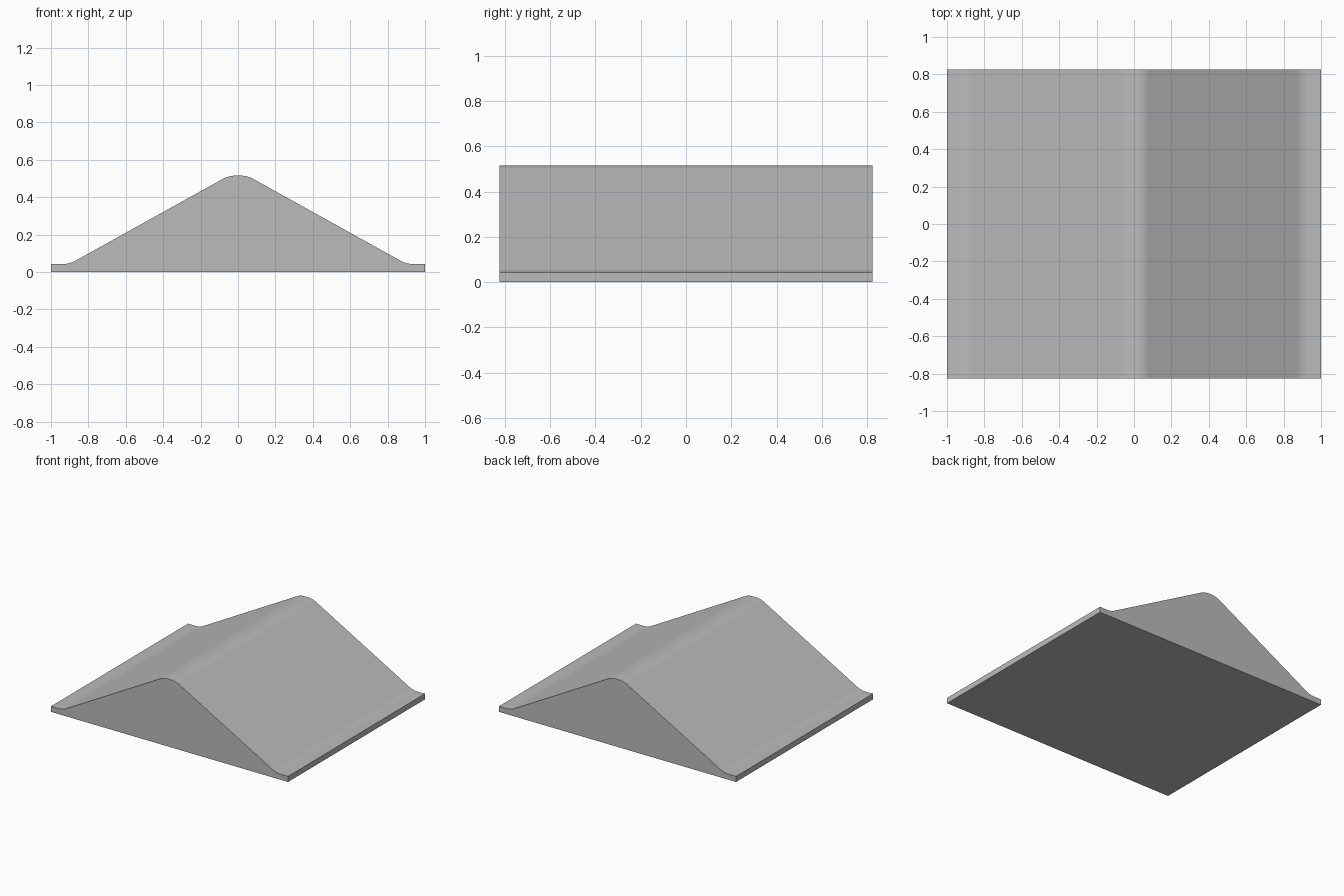
import bpy
import bmesh
from math import radians

cube = bpy.data.objects.get("Cube")
if cube:
    bpy.data.objects.remove(cube)

HALF_DEPTH = 0.825

# Single grey material
grey = bpy.data.materials.new("plain_grey")
grey.use_nodes = True
colour = (0.5, 0.5, 0.5, 1)
grey.diffuse_color = colour
grey.node_tree.nodes["Principled BSDF"].inputs["Base Color"].default_value = colour

# Half cross-section of the ridge, mirrored to the other side
half = [(1, 0), (1, 0.043), (0.9, 0.043), (0.05, 0.515)]
profile = half + [(-x, z) for x, z in reversed(half)]

# Extrude the cross-section from front to back
bm = bmesh.new()
front = bm.faces.new([bm.verts.new((x, -HALF_DEPTH, z)) for x, z in profile])
result = bmesh.ops.extrude_face_region(bm, geom=[front], use_keep_orig=True)
back_verts = [v for v in result["geom"] if isinstance(v, bmesh.types.BMVert)]
bmesh.ops.translate(bm, verts=back_verts, vec=(0, 2 * HALF_DEPTH, 0))
bmesh.ops.recalc_face_normals(bm, faces=bm.faces[:])

# Round the bends at the crest and at the foot of each slope
bends = [e for e in bm.edges
         if abs(e.verts[0].co.y - e.verts[1].co.y) > 1
         and e.verts[0].co.z > 0.01 and abs(e.verts[0].co.x) < 0.95]
bmesh.ops.bevel(bm, geom=bends, offset=0.03, offset_type='OFFSET',
                segments=4, profile=0.5, affect='EDGES')
bmesh.ops.recalc_face_normals(bm, faces=bm.faces[:])

mesh = bpy.data.meshes.new("ridge_block")
bm.to_mesh(mesh)
bm.free()
mesh.materials.append(grey)
ridge = bpy.data.objects.new("ridge_block", mesh)
bpy.context.collection.objects.link(ridge)

# Smooth bends, sharp ends, and even shading on the broad faces
bpy.ops.object.select_all(action='DESELECT')
ridge.select_set(True)
bpy.context.view_layer.objects.active = ridge
bpy.ops.object.shade_smooth_by_angle(angle=radians(35))
weighted = ridge.modifiers.new("even_shading", 'WEIGHTED_NORMAL')
weighted.keep_sharp = True
